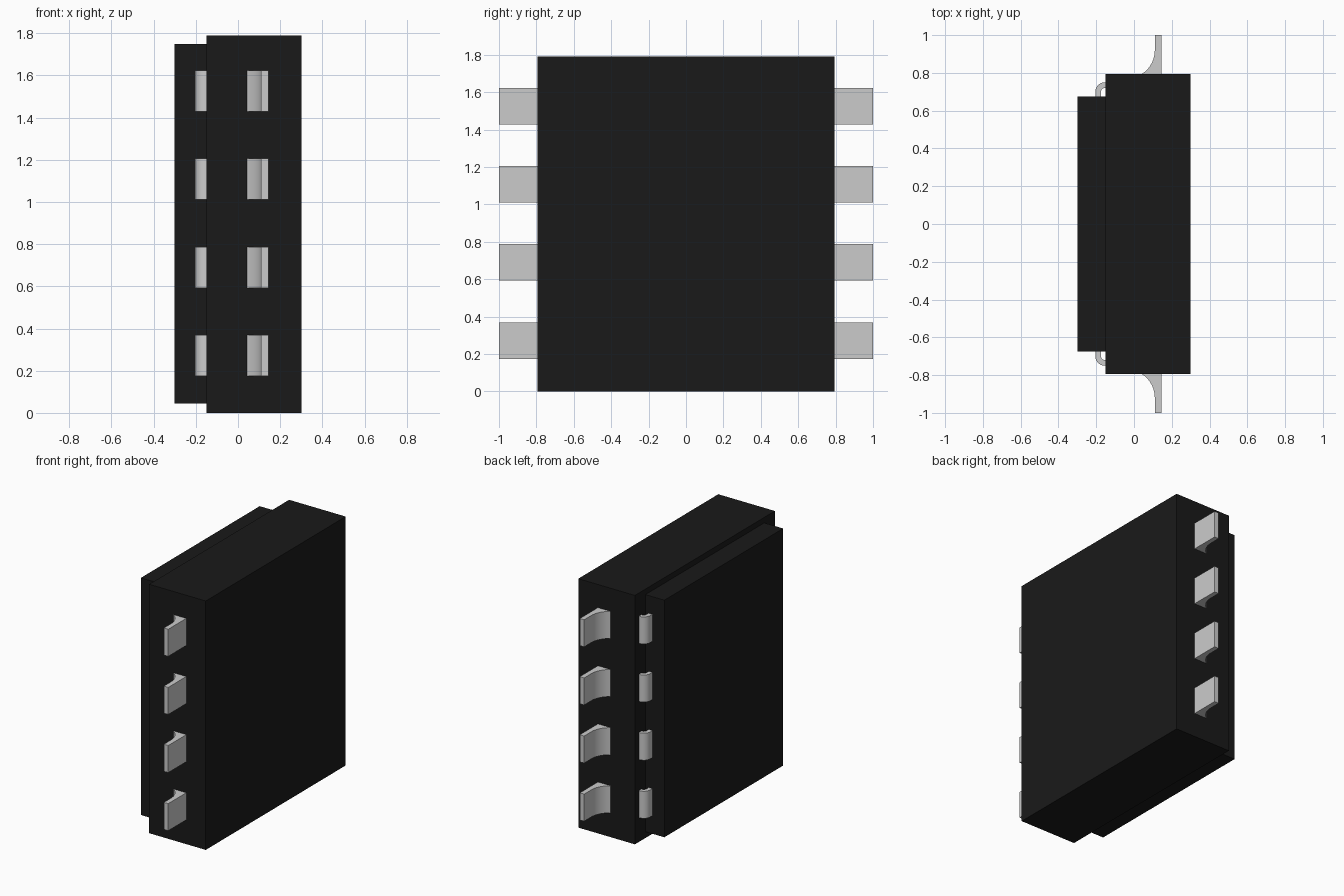
import bpy, bmesh
from math import cos, sin, pi, radians

if "Cube" in bpy.data.objects:
    bpy.data.objects.remove(bpy.data.objects["Cube"])

black = bpy.data.materials.new("black_plastic")
black.diffuse_color = (0.01, 0.01, 0.01, 1)
black.use_nodes = True
black.node_tree.nodes["Principled BSDF"].inputs["Base Color"].default_value = black.diffuse_color


def block(name, lo, hi):
    bpy.ops.mesh.primitive_cube_add(size=1, location=[(a + b) / 2 for a, b in zip(lo, hi)])
    ob = bpy.context.object
    ob.name = name
    ob.scale = [b - a for a, b in zip(lo, hi)]
    ob.data.materials.append(black)


def arc(cx, cy, r, start, end, n=10):
    angles = [radians(start + (end - start) * i / n) for i in range(n + 1)]
    return [(cx + r * cos(a), cy + r * sin(a)) for a in angles]


def strip(name, profile, side, z, height=0.195):
    """Extrude an xy profile upward, mirrored to the chosen y side."""
    bm = bmesh.new()
    face = bm.faces.new([bm.verts.new((x, y * side, z - height / 2)) for x, y in profile])
    top = bmesh.ops.extrude_face_region(bm, geom=[face])
    verts = [v for v in top["geom"] if isinstance(v, bmesh.types.BMVert)]
    bmesh.ops.translate(bm, verts=verts, vec=(0, 0, height))
    bmesh.ops.recalc_face_normals(bm, faces=bm.faces[:])
    mesh = bpy.data.meshes.new(name)
    bm.to_mesh(mesh)
    bm.free()
    ob = bpy.data.objects.new(name, mesh)
    bpy.context.collection.objects.link(ob)
    bpy.context.view_layer.objects.active = ob
    bpy.ops.object.select_all(action='DESELECT')
    ob.select_set(True)
    bpy.ops.object.shade_smooth_by_angle(angle=radians(30))


# Housing: main body and smaller raised face
block("main_body", (-0.15, -0.795, 0), (0.30, 0.795, 1.79))
block("raised_face", (-0.30, -0.675, 0.045), (-0.15, 0.675, 1.75))

# Lead: flat outer side, concave flare where it leaves the body
lead = [(0.145, 0.79), (0.145, 1.0), (0.11, 1.0)] + arc(-0.04, 0.92, 0.15, 0, -60)

# Hooked lead tip: bent strip from the raised face into the body
tip = ([(-0.205, 0.67)] + arc(-0.155, 0.70, 0.05, 180, 90) + [(-0.145, 0.75), (-0.145, 0.72)]
       + arc(-0.155, 0.70, 0.02, 90, 180) + [(-0.175, 0.67)])

for i in range(4):
    z = 0.272 + 0.418 * i
    for side in (-1, 1):
        strip("lead", lead, side, z)
        strip("lead_tip", tip, side, z)
